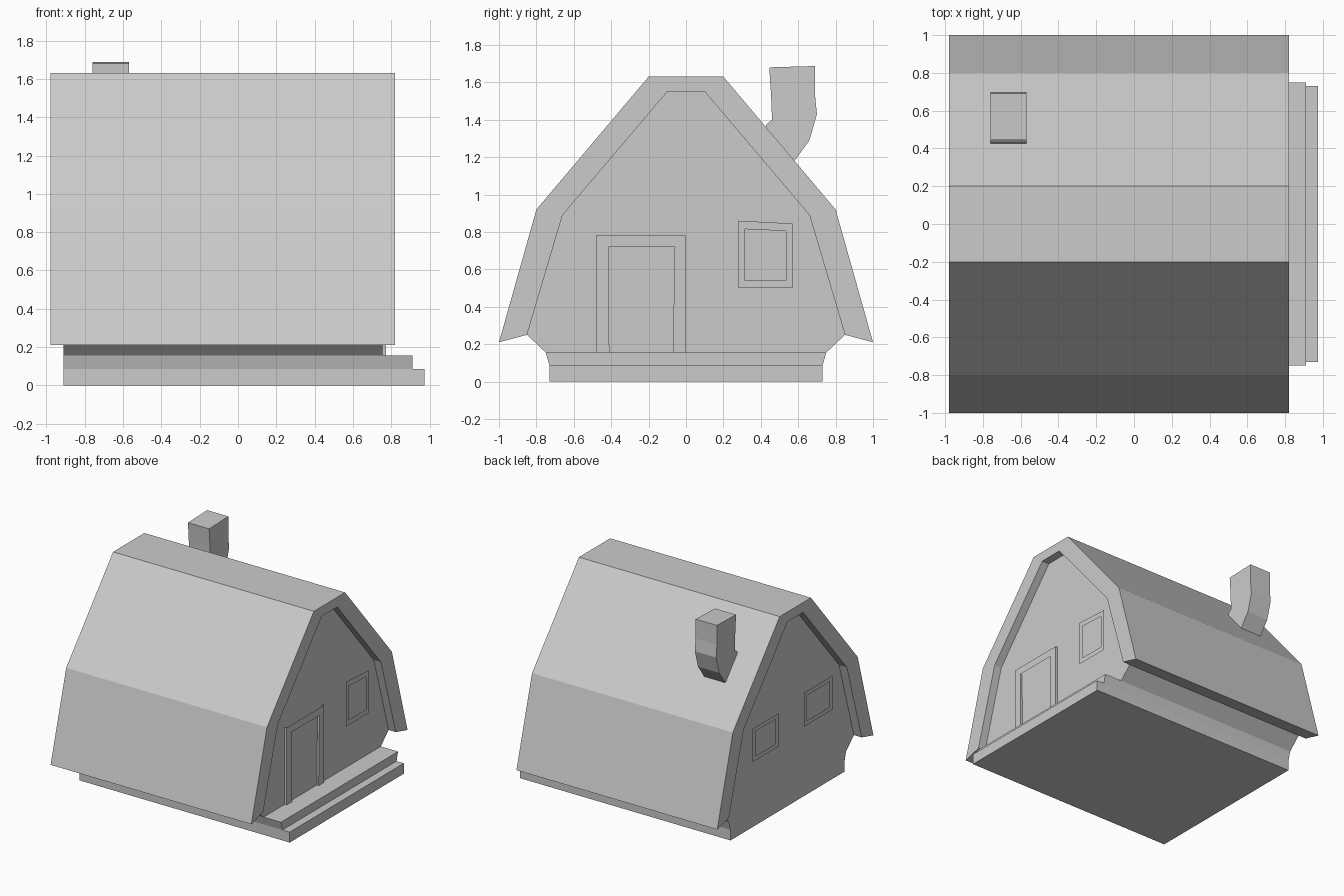
import bpy, bmesh

if "Cube" in bpy.data.objects:
    bpy.data.objects.remove(bpy.data.objects["Cube"])


def extrude_x(name, profile, x0, x1):
    """Solid made from a (y, z) outline swept along x."""
    bm = bmesh.new()
    face = bm.faces.new([bm.verts.new((x0, y, z)) for y, z in profile])
    res = bmesh.ops.extrude_face_region(bm, geom=[face], use_keep_orig=True)
    moved = [v for v in res["geom"] if isinstance(v, bmesh.types.BMVert)]
    bmesh.ops.translate(bm, verts=moved, vec=(x1 - x0, 0, 0))
    bmesh.ops.recalc_face_normals(bm, faces=bm.faces)
    mesh = bpy.data.meshes.new(name)
    bm.to_mesh(mesh)
    bm.free()
    obj = bpy.data.objects.new(name, mesh)
    bpy.context.collection.objects.link(obj)
    return obj


def mirrored(half):
    """Close a right-hand half outline with its mirror image in y."""
    return half + [(-y, z) for y, z in reversed(half)]


def ring(outer, inner):
    """Outline of a frame, slit at its first corner into strips."""
    n = len(outer)
    return [[outer[i], outer[(i + 1) % n], inner[(i + 1) % n], inner[i]]
            for i in range(n)]


def frame(name, outer, inner, x0, x1, closed=True):
    """Raised trim with mitred corners, joined into one object."""
    strips = ring(outer, inner)
    if not closed:
        strips.pop()
    parts = [extrude_x(name, s, x0, x1) for s in strips]
    bm = bmesh.new()
    for p in parts:
        bm.from_mesh(p.data)
    bmesh.ops.remove_doubles(bm, verts=bm.verts, dist=1e-4)
    # drop the internal mitre faces
    seen = {}
    for f in bm.faces:
        seen.setdefault(tuple(round(c, 4) for c in f.calc_center_median()), []).append(f)
    inside = {f for fs in seen.values() if len(fs) > 1 for f in fs}
    inside |= {f for f in bm.faces if all(len(e.link_faces) > 2 for e in f.edges
               if abs(e.verts[0].co.x - e.verts[1].co.x) > 1e-4)
               and abs(f.normal.x) < 0.5}
    bmesh.ops.delete(bm, geom=list(inside), context='FACES_ONLY')
    bmesh.ops.recalc_face_normals(bm, faces=bm.faces)
    bm.to_mesh(parts[0].data)
    bm.free()
    for p in parts[1:]:
        bpy.data.objects.remove(p)


# Stone base and upper step
extrude_x("base_step", mirrored([(0.73, 0), (0.73, 0.085)]), -0.91, 0.975)
extrude_x("upper_step", mirrored([(0.73, 0.085), (0.75, 0.155)]), -0.91, 0.91)

# Walls and the thick gambrel roof that overhangs both gables
inner_roof = [(0.85, 0.25), (0.66, 0.89), (0.10, 1.55)]
extrude_x("walls", mirrored([(0.75, 0.155)] + inner_roof), -0.91, 0.755)
outer_roof = [(1.0, 0.21), (0.80, 0.92), (0.20, 1.63)]
extrude_x("roof", mirrored(outer_roof) + [(-y, z) for y, z in inner_roof]
          + inner_roof[::-1], -0.98, 0.82)

# Bent chimney
extrude_x("chimney", [(0.445, 1.68), (0.69, 1.687), (0.69, 1.53), (0.70, 1.43),
                      (0.66, 1.29), (0.58, 1.18), (0.54, 1.19), (0.425, 1.35),
                      (0.43, 1.375), (0.46, 1.40), (0.455, 1.53)], -0.76, -0.57)

# Door frame, open at the bottom
frame("door_frame", [(-0.48, 0.155), (-0.48, 0.78), (0, 0.78), (0, 0.155)],
      [(-0.41, 0.155), (-0.415, 0.72), (-0.06, 0.72), (-0.07, 0.155)],
      0.75, 0.772, closed=False)

# Front window frame
frame("front_window_frame", [(0.28, 0.50), (0.28, 0.86), (0.57, 0.845), (0.57, 0.50)],
      [(0.315, 0.54), (0.315, 0.815), (0.535, 0.805), (0.535, 0.54)], 0.75, 0.772)

# Two back window frames
for side, y0, y1, z0, z1 in (("left", 0.14, 0.47, 0.54, 0.81),
                             ("right", -0.55, -0.19, 0.575, 0.85)):
    t = 0.035
    frame(f"back_window_frame_{side}", [(y0, z0), (y0, z1), (y1, z1), (y1, z0)],
          [(y0 + t, z0 + t), (y0 + t, z1 - t), (y1 - t, z1 - t), (y1 - t, z0 + t)],
          -0.927, -0.905)
